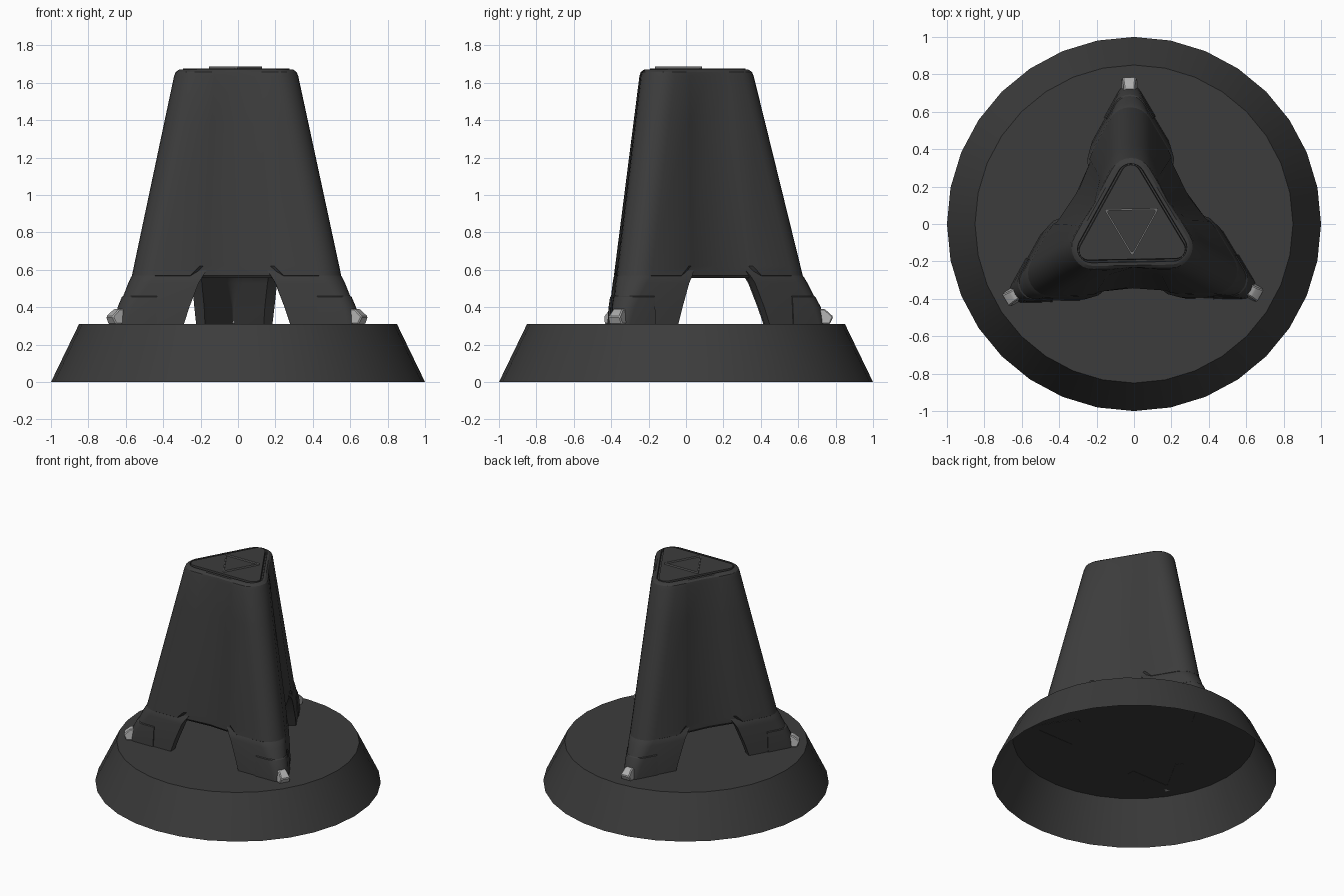
import bpy, bmesh
from math import radians, sin, cos, pi
from mathutils import Matrix, Vector

if "Cube" in bpy.data.objects:
    bpy.data.objects.remove(bpy.data.objects["Cube"])

PLACE = Matrix.Translation((-0.012, -0.003, 0)) @ Matrix.Rotation(radians(1), 4, 'Z')


def material(name, v):
    m = bpy.data.materials.new(name)
    m.diffuse_color = (v, v, v, 1)
    m.use_nodes = True
    m.node_tree.nodes["Principled BSDF"].inputs["Base Color"].default_value = m.diffuse_color
    return m


DARK = material("dark_plastic", 0.045)
PALE = material("pale_grey", 0.42)
MID = material("mid_grey", 0.16)


def finish(name, bm, mat, matrix=Matrix(), angle=28):
    bmesh.ops.recalc_face_normals(bm, faces=bm.faces)
    me = bpy.data.meshes.new(name)
    bm.to_mesh(me)
    bm.free()
    ob = bpy.data.objects.new(name, me)
    bpy.context.collection.objects.link(ob)
    me.materials.append(mat)
    ob.matrix_world = matrix
    bpy.ops.object.select_all(action='DESELECT')
    ob.select_set(True)
    bpy.context.view_layer.objects.active = ob
    bpy.ops.object.shade_smooth_by_angle(angle=radians(angle))
    return ob


def loft(rings, cyclic=False):
    bm = bmesh.new()
    vs = [[bm.verts.new(p) for p in r] for r in rings]
    n = len(vs[0])
    pairs = list(zip(vs, vs[1:])) + ([(vs[-1], vs[0])] if cyclic else [])
    for a, b in pairs:
        for i in range(n):
            j = (i + 1) % n
            bm.faces.new((a[i], a[j], b[j], b[i]))
    if not cyclic:
        bm.faces.new(vs[0][::-1])
        bm.faces.new(vs[-1])
    return bm


def side_point(phi, dist, t, z):
    # Point on a flat side with normal direction phi
    return Vector((dist * cos(phi) - t * sin(phi), dist * sin(phi) + t * cos(phi), z))


def corner_arc(theta, c, r, z, n=8):
    return [Vector((c * cos(theta) + r * cos(a), c * sin(theta) + r * sin(a), z))
            for a in (theta + pi / 3 * (2 * i / n - 1) for i in range(n + 1))]


def tri_ring(z, c, r, crease=0.15, step=0.0, recess=0.0, turn=0.0):
    # Rounded triangle whose sides step in and dip towards their middle
    pts = []
    for k in range(3):
        th = pi / 2 + turn + k * 2 * pi / 3
        phi, a = th + pi / 3, c / 2 + r
        pts += corner_arc(th, c, r, z)
        for t, d in ((-crease, 0), (-crease + 0.02, step), (0, recess),
                     (crease - 0.02, step), (crease, 0)):
            pts.append(side_point(phi, a - d, t, z))
    return pts


def wedge_ring(z, c, r, e, w):
    # V-shaped leg section around the +y corner, wall thickness w
    th = pi / 2

    def line(rr):
        a = c / 2 + rr
        return ([side_point(th - pi / 3, a, e, z)] + corner_arc(th, c, rr, z)
                + [side_point(th + pi / 3, a, -e, z)])
    return line(r) + line(max(r - w, 0.006))[::-1]


# Base: open-bottomed tapered disc
bm = bmesh.new()
bmesh.ops.create_cone(bm, cap_ends=True, segments=32, radius1=1, radius2=0.85, depth=0.31,
                      matrix=Matrix.Translation((0, 0, 0.155)))
bmesh.ops.delete(bm, geom=[f for f in bm.faces if f.calc_center_median().z < 0.01],
                 context='FACES_ONLY')
finish("base", bm, DARK)

# Main tower with grooved top
finish("tower_body", loft([
    tri_ring(0.555, 0.500, 0.105, 0.25, 0.008, 0.022),
    tri_ring(0.57, 0.505, 0.122, 0.25, 0.014, 0.034),
    tri_ring(0.62, 0.493, 0.122, 0.20, 0.012, 0.034),
    tri_ring(1.38, 0.308, 0.120, 0.155, 0.006, 0.026),
    tri_ring(1.635, 0.245, 0.120, 0.14, 0.003, 0.012),
    tri_ring(1.657, 0.241, 0.115, 0.14, 0.002, 0.008),
    tri_ring(1.67, 0.24, 0.098),
    tri_ring(1.672, 0.25, 0.076),
    tri_ring(1.655, 0.255, 0.070),
    tri_ring(1.655, 0.265, 0.056),
    tri_ring(1.677, 0.27, 0.050)]), DARK, PLACE)

# Inverted triangular trim on the top
finish("top_trim", loft([tri_ring(z, c, 0.008, 0.06, turn=pi) for z, c in
                         ((1.67, 0.155), (1.688, 0.155), (1.688, 0.137), (1.67, 0.137))],
                        cyclic=True), MID, PLACE)

# Legs, toe covers and feet at the three corners
for k, label in enumerate(("back", "left", "right")):
    M = PLACE @ Matrix.Rotation(k * 2 * pi / 3, 4, 'Z')
    finish(label + "_leg", loft([
        wedge_ring(0.308, 0.680, 0.060, 0.285, 0.06),
        wedge_ring(0.40, 0.645, 0.072, 0.255, 0.06),
        wedge_ring(0.53, 0.542, 0.110, 0.205, 0.06),
        wedge_ring(0.562, 0.515, 0.118, 0.185, 0.06),
        wedge_ring(0.60, 0.490, 0.110, 0.16, 0.06)]), DARK, M)
    finish(label + "_toe_cover", loft([
        wedge_ring(0.309, 0.680, 0.067, 0.43, 0.03),
        wedge_ring(0.40, 0.645, 0.079, 0.43, 0.03),
        wedge_ring(0.455, 0.602, 0.093, 0.43, 0.03),
        wedge_ring(0.462, 0.596, 0.088, 0.425, 0.03)]), DARK, M)
    profile = ((0.68, 0.31), (0.772, 0.31), (0.79, 0.35), (0.745, 0.39), (0.68, 0.395))
    bm = loft([[Vector((s * (0.042 - 0.15 * (z - 0.31)), u, z)) for u, z in profile]
               for s in (-1, 1)])
    bmesh.ops.bevel(bm, geom=bm.edges[:], offset=0.006, segments=1, affect='EDGES')
    finish(label + "_foot", bm, PALE, M)
